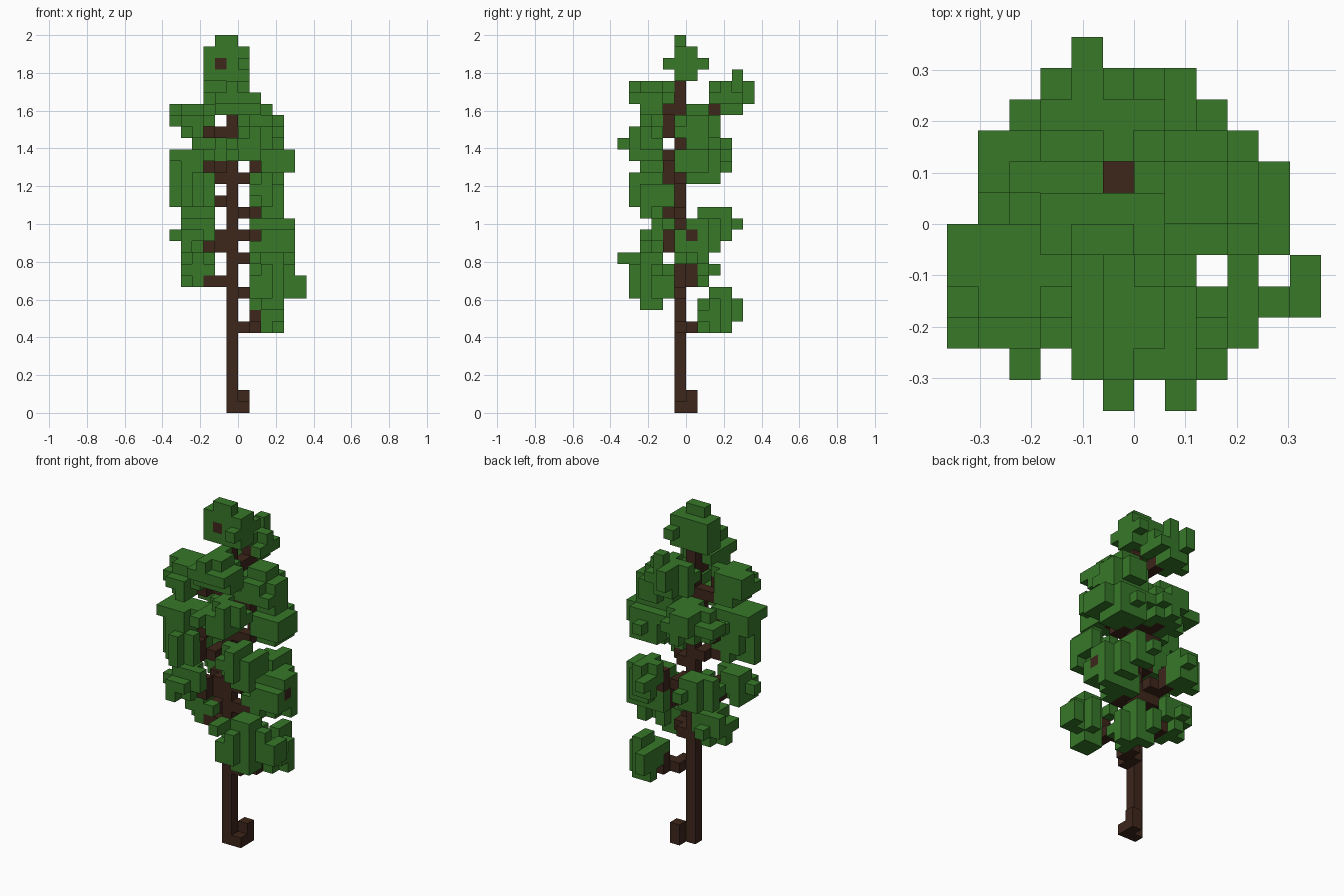
import bpy, bmesh, random
from itertools import product
from math import hypot
from mathutils import Vector

random.seed(11)
UNIT = 2 / 33   # edge of one block
SPREAD = 5.6    # widest reach of the leaves from the trunk, in blocks

cube = bpy.data.objects.get("Cube")
if cube:
    bpy.data.objects.remove(cube, do_unlink=True)


def make_material(name, colour):
    mat = bpy.data.materials.new(name)
    mat.use_nodes = True
    mat.diffuse_color = colour
    mat.node_tree.nodes["Principled BSDF"].inputs["Base Color"].default_value = colour
    return mat


def box(xs, ys, zs):
    """All blocks in inclusive index ranges."""
    spans = [range(low, high + 1) for low, high in (xs, ys, zs)]
    return set(product(*spans))


def leaf_clump(xs, ys, zs):
    """Rounded, ragged blob of blocks filling the ranges."""
    blocks = set()
    for cell in sorted(box(xs, ys, zs)):
        reach = 0
        for value, (low, high) in zip(cell, (xs, ys, zs)):
            half = (high - low + 1) / 2
            reach += abs((value - (low + high) / 2) / half) ** 2.2
        inside = hypot(cell[0] + 1, cell[1] + 1) < SPREAD
        if inside and reach < random.uniform(0.68, 1.25):
            blocks.add(cell)
    return blocks


def branch(start, end):
    """Face-connected path of blocks."""
    blocks = set()
    here = Vector(start)
    goal = Vector([round(c) for c in end])
    while (goal - here).length > 0.5:
        gap = goal - here
        axis = max(range(3), key=lambda i: abs(gap[i]))
        here[axis] += 1 if gap[axis] > 0 else -1
        blocks.add(tuple(int(c) for c in here))
    return blocks


def block_object(name, blocks, solid, mat):
    """Mesh of the exposed block faces only."""
    bm = bmesh.new()
    for cell in sorted(blocks):
        centre = Vector(cell) + Vector((0.5, 0.5, 0.5))
        for axis, sign in product(range(3), (-1, 1)):
            normal = Vector((0, 0, 0))
            normal[axis] = sign
            if tuple(int(c) for c in Vector(cell) + normal) in solid:
                continue
            side = Vector((0, 0, 0))
            side[(axis + 1) % 3] = 0.5
            up = normal.cross(side)
            middle = centre + normal / 2
            corners = (-side - up, side - up, side + up, up - side)
            bm.faces.new([bm.verts.new((middle + c) * UNIT) for c in corners])
    bmesh.ops.remove_doubles(bm, verts=bm.verts, dist=UNIT / 100)
    mesh = bpy.data.meshes.new(name)
    bm.to_mesh(mesh)
    bm.free()
    mesh.materials.append(mat)
    obj = bpy.data.objects.new(name, mesh)
    bpy.context.collection.objects.link(obj)


# Leaf clumps, lowest to highest
clumps = [
    ((1, 3), (1, 4), (7, 10)),
    ((1, 4), (-5, -2), (9, 13)),
    ((-5, -3), (-1, 2), (11, 13)),
    ((-6, -3), (-4, -2), (14, 16)),
    ((1, 4), (-1, 2), (13, 16)),
    ((1, 3), (1, 4), (15, 17)),
    ((-5, -3), (1, 4), (15, 17)),
    ((1, 3), (-5, -2), (17, 20)),
    ((-6, -3), (-5, -2), (18, 20)),
    ((-6, -3), (-4, -1), (21, 22)),
    ((1, 4), (-1, 3), (20, 22)),
    ((-4, 0), (0, 3), (21, 23)),
    ((-1, 2), (-5, -3), (22, 24)),
    ((-6, -3), (-4, -1), (24, 26)),
    ((0, 3), (-1, 2), (23, 26)),
    ((-2, 1), (-5, -2), (26, 28)),
    ((-3, 0), (2, 4), (26, 28)),
]

# Trunk with a small root
wood = box((-1, -1), (-1, -1), (0, 28))
wood |= {(0, -1, 0), (0, 0, 0), (0, 0, 1)}

# Clumps, each carried by a branch
leaves = set()
for spans in clumps:
    leaves |= leaf_clump(*spans)
    centre = Vector([sum(span) / 2 for span in spans])
    root = Vector((-1, -1, int(centre.z) - 1))
    wood |= branch(root, root.lerp(centre, 0.7))

# Bare branch tip framed by leaves
wood.add((4, 0, 15))
leaves |= box((3, 4), (-1, 1), (15, 15)) | box((3, 4), (0, 0), (14, 16))

# Open columns between the leaves
leaves -= box((2, 2), (-2, -2), (0, 32)) | box((4, 4), (-2, -2), (0, 32))

# Small leaf sprays that stick out of the clumps
leaves |= box((5, 5), (-3, -2), (10, 11)) | box((4, 4), (-3, -3), (10, 11))
leaves |= box((2, 3), (2, 2), (7, 8)) | {(2, 3, 7), (1, 3, 7)}
leaves |= box((-6, -4), (-4, -3), (22, 22)) | box((-6, -5), (-2, -1), (26, 26))
leaves |= box((-5, -4), (1, 2), (22, 22)) | box((4, 4), (-1, 0), (21, 22))
leaves |= box((-2, -2), (5, 5), (27, 28)) | {(-2, 4, 28), (-1, 4, 29)}
leaves |= box((-3, -2), (3, 3), (27, 28))
leaves |= {(1, -6, 13), (1, -5, 13), (-1, -6, 23), (-1, -5, 23)}

# Flat crown with a short bough through it
leaves |= box((-3, 0), (-1, 0), (29, 31)) | box((-2, -1), (-1, -1), (32, 32))
leaves |= {(0, -2, 30), (0, 1, 30)}
wood.add((-2, -1, 30))

leaves -= wood
solid = wood | leaves
bark = make_material("bark brown", (0.047, 0.019, 0.011, 1))
green = make_material("leaf green", (0.038, 0.188, 0.022, 1))
block_object("trunk_and_branches", wood, solid, bark)
block_object("foliage", leaves, solid, green)
